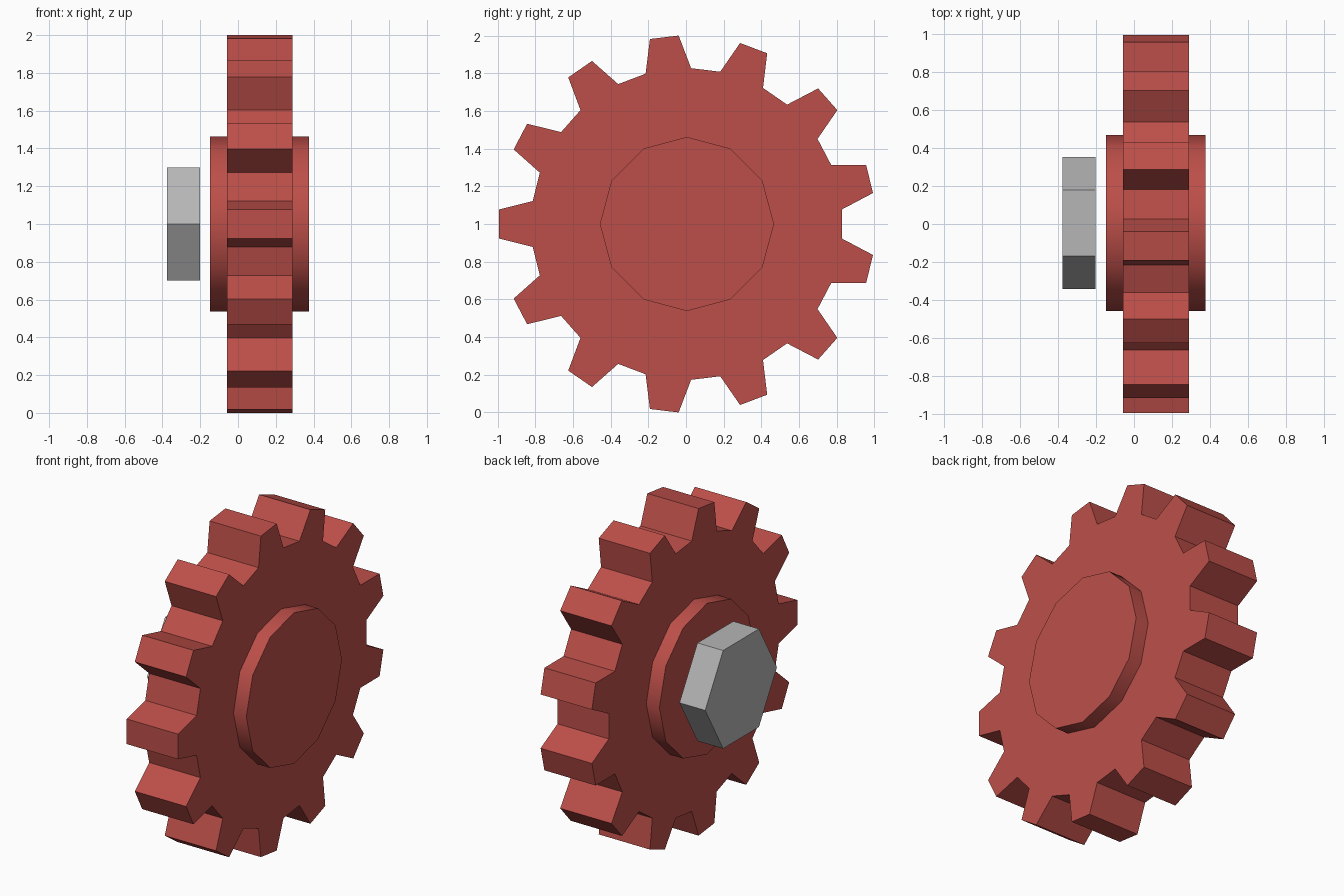
import bpy, bmesh
from math import cos, sin, pi, radians

if "Cube" in bpy.data.objects:
    bpy.data.objects.remove(bpy.data.objects["Cube"])

CY, CZ = 0.005, 1.0   # wheel axis runs along x through this point
TEETH = 13


def paint(name, colour):
    material = bpy.data.materials.new(name)
    material.diffuse_color = (*colour, 1)
    material.use_nodes = True
    material.node_tree.nodes["Principled BSDF"].inputs["Base Color"].default_value = material.diffuse_color
    return material


red = paint("red", (0.51, 0.078, 0.067))
steel = paint("steel", (0.467, 0.467, 0.467))


def disc(name, outline, x0, x1, material):
    """Extrude a polar outline [(radius, angle)] along x from x0 to x1."""
    bm = bmesh.new()
    verts = [bm.verts.new((x0, CY + r * cos(a), CZ + r * sin(a))) for r, a in outline]
    face = bm.faces.new(verts)
    out = bmesh.ops.extrude_face_region(bm, geom=[face], use_keep_orig=True)
    moved = [g for g in out["geom"] if isinstance(g, bmesh.types.BMVert)]
    bmesh.ops.translate(bm, verts=moved, vec=(x1 - x0, 0, 0))
    bmesh.ops.recalc_face_normals(bm, faces=bm.faces)
    mesh = bpy.data.meshes.new(name)
    bm.to_mesh(mesh)
    bm.free()
    obj = bpy.data.objects.new(name, mesh)
    bpy.context.collection.objects.link(obj)
    mesh.materials.append(material)
    return obj


def polygon(radius, sides):
    return [(radius, 2 * pi * i / sides) for i in range(sides)]


# Toothed wheel: wide root and narrower tip for every tooth
tooth = [(0.827, -8.45), (1.001, -4.4), (1.001, 4.4), (0.827, 8.45)]
outline = [(r, pi + 2 * pi * i / TEETH + radians(a))
           for i in range(TEETH) for r, a in tooth]
disc("gear_wheel", outline, -0.058, 0.289, red)

# Twelve-sided hub, smooth around its rim
hub = disc("hub", polygon(0.462, 12), -0.147, 0.376, red)
bpy.context.view_layer.objects.active = hub
hub.select_set(True)
bpy.ops.object.shade_smooth_by_angle(angle=radians(40))

# Loose hexagonal bolt head beside the hub
disc("bolt_head", polygon(0.3465, 6), -0.376, -0.202, steel)
